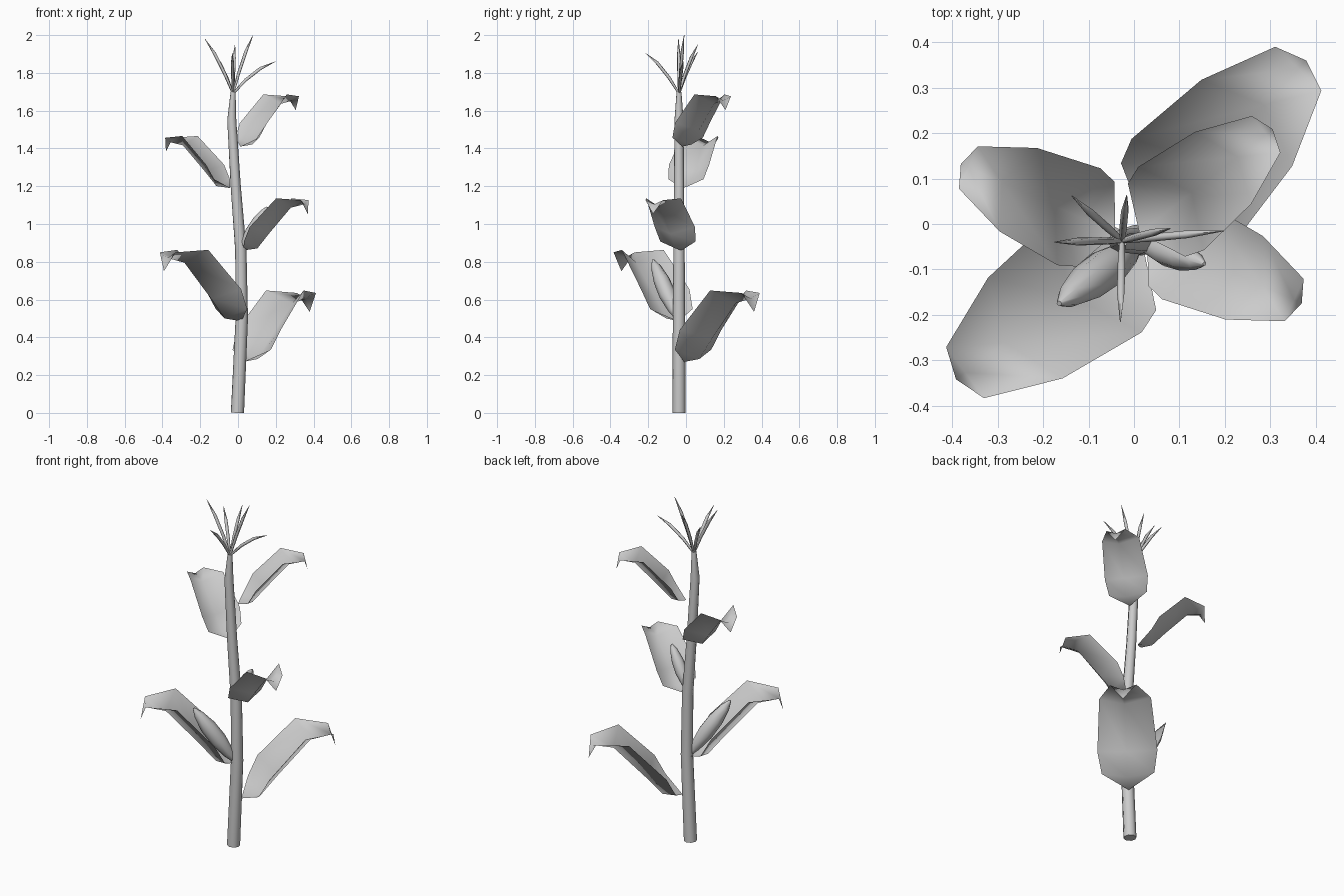
import bpy, math
from mathutils import Vector

if "Cube" in bpy.data.objects:
    bpy.data.objects.remove(bpy.data.objects["Cube"])


def make(name, verts, faces):
    mesh = bpy.data.meshes.new(name)
    mesh.from_pydata([tuple(v) for v in verts], [], faces)
    mesh.polygons.foreach_set("use_smooth", [len(f) <= 4 for f in faces])
    mesh.update()
    ob = bpy.data.objects.new(name, mesh)
    bpy.context.collection.objects.link(ob)
    return ob


def tube(name, path, radii, sides):
    """Sweep a round section with changing radius along a path."""
    pts = [Vector(p) for p in path]
    verts, faces = [], []
    for i, p in enumerate(pts):
        t = (pts[min(i + 1, len(pts) - 1)] - pts[max(i - 1, 0)]).normalized()
        side = t.cross(Vector((0.1, 1, 0))).normalized()
        up = t.cross(side)
        for k in range(sides):
            a = math.tau * k / sides
            verts.append(p + radii[i] * (math.cos(a) * side + math.sin(a) * up))
    for i in range(len(pts) - 1):
        for k in range(sides):
            a, b = i * sides + k, i * sides + (k + 1) % sides
            faces.append((a, b, b + sides, a + sides))
    faces.append(tuple(reversed(range(sides))))
    faces.append(tuple(range(len(verts) - sides, len(verts))))
    return make(name, verts, faces)


# Leaf rows: edge outward, half width, edge height, keel outward, keel height
ROWS = [(0.10, 0.14, 0.065, 0.145, 0.015),
        (0.155, 0.16, 0.17, 0.235, 0.12),
        (0.355, 0.138, 0.378, 0.41, 0.31),
        (0.52, 0.07, 0.365, 0.52, 0.335)]


def leaf(name, origin, angle, scale):
    """Channelled leaf rising from the stalk with a drooping tip."""
    a = math.radians(angle)
    out, lat = Vector((math.cos(a), math.sin(a), 0)), Vector((-math.sin(a), math.cos(a), 0))
    o = Vector(origin)

    def at(u, v, w):
        return o + scale * (u * out + v * lat + Vector((0, 0, w)))

    verts = [at(0.035, 0, 0)]
    for u, hw, w, ku, kw in ROWS:
        verts += [at(u, hw, w), at(ku, 0, kw), at(u, -hw, w)]
    verts.append(at(0.545, 0, 0.265))
    faces = [(0, 2, 1), (0, 3, 2)]
    for r in range(len(ROWS) - 1):
        for c in (1, 2):
            b = 3 * r + c
            faces.append((b, b + 1, b + 4, b + 3))
    n = len(verts) - 1
    faces += [(n - 3, n - 2, n), (n - 2, n - 1, n)]
    make(name, verts, faces)


# Stalk, gently swaying
tube("stalk",
     [(-0.003, -0.037, 0), (0.02, -0.037, 0.5), (0.015, -0.037, 0.86),
      (-0.012, -0.037, 1.2), (-0.033, -0.037, 1.55), (-0.026, -0.037, 1.70)],
     [0.035, 0.033, 0.03, 0.027, 0.024, 0.013], 8)

# Leaves
for i, (o, ang, s) in enumerate([((0.004, -0.035, 0.27), 46.5, 1.0),
                                 ((0.046, -0.018, 0.485), 216.5, 1.0),
                                 ((0.006, -0.013, 0.86), -24, 0.73),
                                 ((-0.018, -0.03, 1.19), 156, 0.73),
                                 ((-0.008, -0.036, 1.41), 38, 0.73)]):
    leaf(f"leaf_{i + 1}", o, ang, s)

# Ears
EAR = [(0, 0.012), (0.15, 0.03), (0.4, 0.045), (0.65, 0.043), (0.87, 0.027), (1, 0.006)]
for i, (p, q, s) in enumerate([((0.01, -0.045, 0.5), (-0.165, -0.175, 0.81), 1.0),
                               ((0.015, -0.042, 0.87), (0.155, -0.088, 1.09), 0.73)]):
    p, q = Vector(p), Vector(q)
    tube(f"ear_{i + 1}", [p.lerp(q, t) for t, _ in EAR], [r * s for _, r in EAR], 8)

# Tassel spikes
root = Vector((-0.026, -0.037, 1.69))
for i, tip in enumerate([(-0.175, -0.04, 1.98), (-0.137, 0.062, 1.91), (-0.016, 0.063, 1.95),
                         (0.08, -0.01, 2.0), (0.198, -0.015, 1.86), (-0.03, -0.215, 1.905)]):
    tip = Vector(tip)
    path = [root.lerp(tip, t) + Vector((0, 0, 0.1 * t * (1 - t))) for t in (0, 0.3, 0.65, 1)]
    tube(f"tassel_spike_{i + 1}", path, [0.006, 0.009, 0.009, 0.001], 5)
